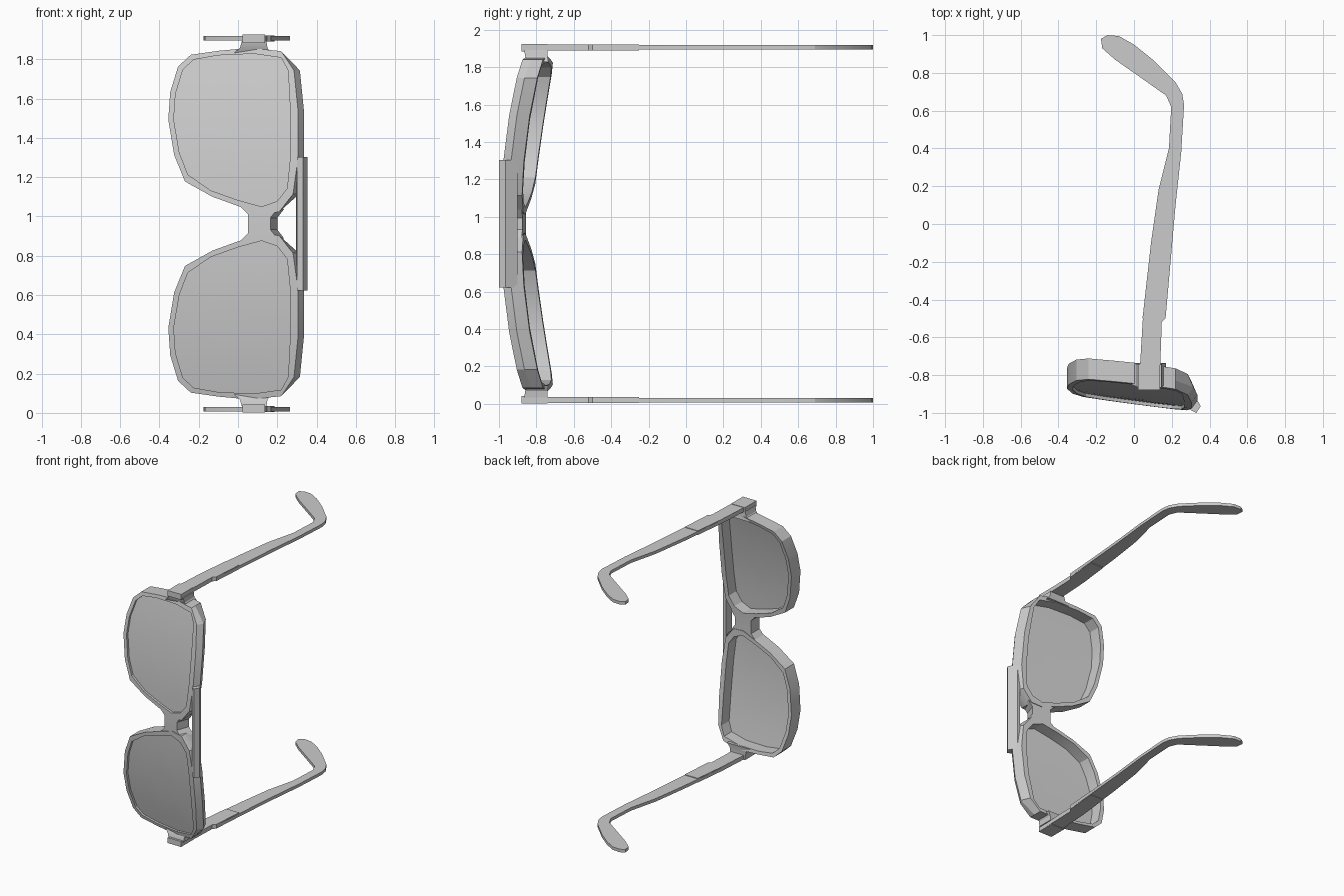
import bpy
import bmesh
import math

default = bpy.data.objects.get("Cube")
if default:
    bpy.data.objects.remove(default, do_unlink=True)

MID = 0.963  # height of the symmetry plane

gray = bpy.data.materials.new("plain gray")
gray.use_nodes = True
gray.diffuse_color = (0.6, 0.6, 0.6, 1)
shader = next(n for n in gray.node_tree.nodes if n.type == "BSDF_PRINCIPLED")
shader.inputs["Base Color"].default_value = (0.6, 0.6, 0.6, 1)
shader.inputs["Roughness"].default_value = 0.6


def on_front(x, w, depth):
    """Point at a depth behind the wrapped, tilted front surface."""
    return (x, -0.955 + 0.14 * w * w - 0.123 * x + depth, w)


def finish(name, bm, smooth_angle):
    """Make an object and mirror it across the symmetry plane."""
    bmesh.ops.recalc_face_normals(bm, faces=bm.faces)
    mesh = bpy.data.meshes.new(name)
    bm.to_mesh(mesh)
    bm.free()
    mesh.materials.append(gray)
    obj = bpy.data.objects.new(name, mesh)
    bpy.context.collection.objects.link(obj)
    obj.location.z = MID
    mirror = obj.modifiers.new("mirror", "MIRROR")
    mirror.use_axis = (False, False, True)
    bpy.ops.object.select_all(action="DESELECT")
    obj.select_set(True)
    bpy.context.view_layer.objects.active = obj
    bpy.ops.object.shade_smooth_by_angle(angle=math.radians(smooth_angle))
    return obj


def loft(name, rings, closed=False, caps=(True, True), smooth_angle=20):
    """Join rings of equal point count; closed wraps the last to the first."""
    bm = bmesh.new()
    loops = [[bm.verts.new(p) for p in ring] for ring in rings]
    pairs = list(zip(loops, loops[1:]))
    if closed:
        pairs.append((loops[-1], loops[0]))
    for a, b in pairs:
        for i in range(len(a)):
            j = (i + 1) % len(a)
            bm.faces.new((a[i], a[j], b[j], b[i]))
    if not closed:
        for loop, cap in zip((loops[0], loops[-1]), caps):
            if cap:
                bm.faces.new(loop)
    return finish(name, bm, smooth_angle)


def slab(name, outline, low, high):
    """Extrude an (x, y) outline sideways."""
    return loft(name, [[(x, y, w) for x, y in outline] for w in (low, high)])


def rect(x0, x1, y0, y1):
    return [(x0, y0), (x1, y0), (x1, y1), (x0, y1)]


# Lens opening and outer rim outlines, matched point for point
opening = [(0.12, 0.087), (0, 0.12), (-0.14, 0.17), (-0.255, 0.25),
           (-0.298, 0.36), (-0.327, 0.53), (-0.318, 0.66), (-0.28, 0.785),
           (-0.225, 0.835), (-0.1, 0.857), (0.08, 0.865), (0.22, 0.845),
           (0.255, 0.78), (0.267, 0.55), (0.265, 0.33), (0.25, 0.18),
           (0.2, 0.115)]
outer = [(0.12, 0.05), (0, 0.09), (-0.13, 0.137), (-0.27, 0.215),
         (-0.325, 0.35), (-0.355, 0.53), (-0.345, 0.67), (-0.305, 0.8),
         (-0.24, 0.86), (-0.1, 0.88), (0.06, 0.895), (0.22, 0.878),
         (0.315, 0.78), (0.335, 0.58), (0.335, 0.33), (0.31, 0.15),
         (0.21, 0.06)]


def tuck(points, amount):
    """Pull in the brow side so the rim edge is chamfered there."""
    return [(x - amount if x > 0.25 else x, w) for x, w in points]


def ring_at(points, depth):
    return [on_front(x, w, depth) for x, w in points]


# Rim around each lens
loft("lens_rim", [ring_at(tuck(outer, 0.03), 0), ring_at(outer, 0.045),
                  ring_at(tuck(outer, 0.03), 0.11), ring_at(opening, 0.11),
                  ring_at(opening, 0)], closed=True, smooth_angle=25)

# Curved lens, set just behind the rim front
cx, cw = -0.02, 0.49
lens_rings = []
for scale in (1, 0.75, 0.5, 0.25):
    lens_rings.append([on_front(cx + (x - cx) * scale, cw + (w - cw) * scale, 0.018)
                       for x, w in opening])
loft("lens", lens_rings, caps=(False, True), smooth_angle=40)

# Nose bridge, sloping on its upper side
bridge_front = [(0.05, 0), (0.05, 0.05), (0.01, 0.09), (0.12, 0.075),
                (0.2, 0.075), (0.165, 0.03), (0.165, 0)]
bridge_back = [(x + 0.035 if x > 0.15 else x, w) for x, w in bridge_front]
loft("nose_bridge", [ring_at(bridge_front, 0.003), ring_at(bridge_back, 0.105)])

# Brow bar across the top of both rims
slab("brow_bar", [(0.3, -0.985), (0.33, -1), (0.353, -0.965),
                  (0.318, -0.9), (0.295, -0.9)], 0, 0.34)

# Flared neck and hinge block at the outer side of each rim
loft("hinge_neck", [[(x, y, w) for x, y in rect(*size)] for size, w in (
    ((-0.025, 0.17, -0.845, -0.735), 0.865),
    ((0.01, 0.15, -0.86, -0.74), 0.895),
    ((0.02, 0.145, -0.865, -0.74), 0.93))])
slab("hinge_block", rect(0.022, 0.137, -0.88, -0.74), 0.92, 0.962)

# Thicker front part of each arm
slab("arm_base", [(0.025, -0.86), (0.047, -0.5), (0.075, -0.25), (0.185, -0.25),
                  (0.167, -0.5), (0.147, -0.52), (0.135, -0.86)], 0.927, 0.959)

# Thin arm with the bent ear tip
slab("arm", [(0.045, -0.5), (0.09, -0.1), (0.13, 0.18), (0.185, 0.4),
             (0.197, 0.62), (0.17, 0.68), (0, 0.8), (-0.1, 0.87),
             (-0.168, 0.93), (-0.175, 0.98), (-0.14, 1), (-0.08, 0.995),
             (0, 0.95), (0.1, 0.87), (0.22, 0.75), (0.255, 0.69),
             (0.265, 0.63), (0.25, 0.38), (0.22, 0.1), (0.167, -0.5)],
     0.932, 0.955)
